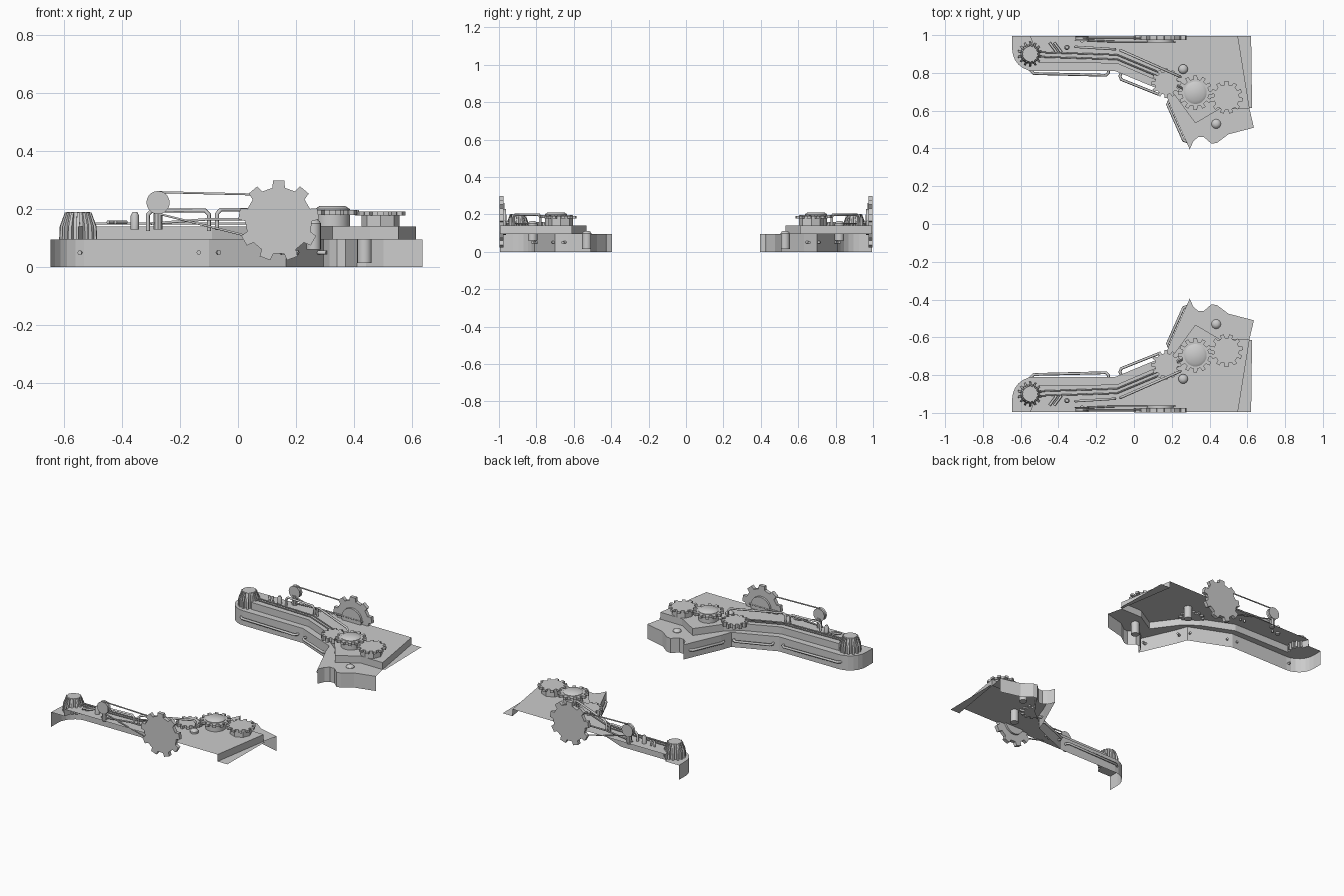
import bpy, bmesh
from math import cos, sin, pi
from mathutils import Vector

if "Cube" in bpy.data.objects:
    bpy.data.objects.remove(bpy.data.objects["Cube"])


def finish(name, bm, smooth=False):
    """Store the mesh in world space and mirror it to the other half."""
    me = bpy.data.meshes.new(name)
    bm.to_mesh(me)
    bm.free()
    ob = bpy.data.objects.new(name, me)
    bpy.context.collection.objects.link(ob)
    add_mirror(ob)
    if smooth:
        bpy.context.view_layer.objects.active = ob
        bpy.ops.object.select_all(action='DESELECT')
        ob.select_set(True)
        bpy.ops.object.shade_smooth_by_angle(angle=0.6)
    return ob


def add_mirror(ob):
    m = ob.modifiers.new("mirror", 'MIRROR')
    m.use_axis = (False, True, False)
    m.use_clip = False
    m.use_mirror_merge = False


def loft(name, rings, smooth=False):
    """Closed solid through rings with equal point counts."""
    bm = bmesh.new()
    vs = [[bm.verts.new(p) for p in r] for r in rings]
    n = len(vs[0])
    for a, b in zip(vs, vs[1:]):
        for i in range(n):
            j = (i + 1) % n
            bm.faces.new((a[i], a[j], b[j], b[i]))
    bm.faces.new(vs[0][::-1])
    bm.faces.new(vs[-1])
    bmesh.ops.recalc_face_normals(bm, faces=bm.faces)
    return finish(name, bm, smooth)


def cylinder(name, c, profile, n=20, axis='Z', smooth=True):
    """Turned part; profile is (radius, height) pairs along the axis."""
    rings = []
    for r, h in profile:
        ring = []
        for i in range(n):
            u, v = r * cos(2 * pi * i / n), r * sin(2 * pi * i / n)
            ring.append((c[0] + u, c[1] + v, h) if axis == 'Z' else (c[0] + u, h, c[1] + v))
        rings.append(ring)
    return loft(name, rings, smooth)


def gear(name, c, root, tip, teeth, levels, axis='Z'):
    """Toothed wheel; levels is (scale, height) pairs."""
    rings = []
    for s, h in levels:
        ring = []
        for i in range(teeth):
            for f, r in ((-.27, root), (-.2, tip), (.2, tip), (.27, root)):
                a = 2 * pi * (i + f) / teeth + pi / 2
                u, v = s * r * cos(a), s * r * sin(a)
                ring.append((c[0] + u, c[1] + v, h) if axis == 'Z' else (c[0] + u, h, c[1] + v))
        rings.append(ring)
    return loft(name, rings)


def tube(name, pts, r=.008):
    cu = bpy.data.curves.new(name, 'CURVE')
    cu.dimensions = '3D'
    cu.bevel_depth = r
    cu.bevel_resolution = 1
    cu.use_fill_caps = True
    sp = cu.splines.new('POLY')
    sp.points.add(len(pts) - 1)
    for p, q in zip(sp.points, pts):
        p.co = (*q, 1)
    ob = bpy.data.objects.new(name, cu)
    bpy.context.collection.objects.link(ob)
    bpy.ops.object.select_all(action='DESELECT')
    ob.select_set(True)
    bpy.context.view_layer.objects.active = ob
    bpy.ops.object.convert(target='MESH')
    add_mirror(bpy.context.view_layer.objects.active)


def staple(name, a, b, leg, r=.008):
    """Handle bar from a to b with chamfered corners and legs along a vector."""
    a, b, leg = Vector(a), Vector(b), Vector(leg)
    d = (b - a).normalized() * .014
    k = leg.normalized() * .014
    tube(name, [a + leg, a + k, a + d, b - d, b + k, b + leg], r)


# stepped open shell: outer wall, ledge, raised tier
Z1, Z2 = .095, .14
corner = [(-.53 - .115 * sin(t * pi / 12), .925 - .115 * cos(t * pi / 12)) for t in range(6, -1, -1)]
wall = [(-.645, .995)] + corner + [(-.1, .81), (.165, .70), (.19, .63), (.295, .395), (.315, .44),
        (.34, .46), (.37, .46), (.41, .425), (.44, .43), (.5, .475), (.635, .51)]
edge = wall + [(.61, .615), (.625, .615), (.62, .995)]
tier = [(-.55, .995), (-.52, .91), (-.5, .855), (-.09, .85), (.12, .76), (.21, .69), (.325, .533),
        (.455, .61), (.612, .61), (.55, .995)]

bm = bmesh.new()


def strip(path, z0, z1):
    for p, q in zip(path, path[1:]):
        bm.faces.new([bm.verts.new(v) for v in ((*p, z0), (*q, z0), (*q, z1), (*p, z1))])


strip(wall, 0, Z1)
strip(tier, Z1, Z2)
bm.faces.new([bm.verts.new((*p, Z1)) for p in edge + tier[::-1]])
bm.faces.new([bm.verts.new((*p, Z2)) for p in tier])
bmesh.ops.remove_doubles(bm, verts=bm.verts, dist=.0005)
bmesh.ops.triangulate(bm, faces=[f for f in bm.faces if len(f.verts) > 4])
finish("stepped_shell", bm)

# ridged knob at the narrow end
gear("ridged_knob", (-.55, .90), .052, .066, 14, [(1, Z1), (.97, .14), (.7, .188)])
cylinder("knob_core", (-.55, .90), [(.052, Z1), (.05, .15), (.04, .19)])

# flat gears on the wide end
gear("main_gear", (.325, .695), .072, .092, 12, [(1, .18), (1, .197)])
cylinder("main_gear_boss", (.325, .695), [(.06, Z2), (.06, .19), (.06, .2), (.045, .21)])
gear("second_gear", (.49, .67), .068, .087, 11, [(1, .178), (1, .192)])
cylinder("second_gear_boss", (.49, .67), [(.065, Z2), (.065, .18)], 8, smooth=False)
gear("low_gear", (.17, .745), .06, .078, 12, [(1, .13), (1, .158)])

# upright gear, pulley and belt on the outer side
gear("upright_gear", (.14, .16), .115, .139, 9, [(1, .975), (1, .998)], 'Y')
cylinder("upright_gear_hub", (.14, .16), [(.07, .962), (.07, .976)], axis='Y')
cylinder("pulley", (-.275, .222), [(.04, .97), (.034, .976), (.034, .99), (.04, .996)], axis='Y')
tube("belt_top", [(-.27, .983, .258), (.06, .983, .25)], .004)
tube("belt_bottom", [(-.29, .983, .188), (.04, .983, .105)], .004)
cylinder("pulley_post", (-.275, .975), [(.015, .13), (.015, .2)], 8)

# screws and a small post
for name, c, z0, z1 in (("screw_upper", (.26, .82), .06, .165), ("screw_lower", (.435, .53), .015, .112)):
    cylinder(name, c, [(.025, z0), (.025, z1 - .014), (.018, z1 - .004), (.008, z1)], 16)
cylinder("round_post", (-.355, .935), [(.014, .13), (.014, .178), (.008, .19)], 12)

# side handles on the inner wall
staple("side_handle_long", (-.545, .797, .05), (-.135, .787, .05), (0, .03, 0))
staple("side_handle_middle", (-.08, .77, .05), (.14, .682, .05), (.015, .036, 0))
staple("side_handle_short", (.172, .645, .05), (.268, .43, .05), (.036, .015, 0))

# top rails, cables and vent bars
staple("top_rail_left", (-.31, .938, .195), (-.10, .925, .195), (0, 0, -.07), .007)
staple("top_rail_right", (-.072, .92, .198), (.245, .78, .198), (0, 0, -.07), .007)
for i, dy in enumerate((0, .024)):
    tube(f"cable_{i + 1}", [(-.5, .885 + dy, .15), (-.09, .872 + dy, .15), (.13, .78 + dy, .15), (.26, .715 + dy, .15)], .004)
for x in (-.435, -.41):
    tube("vent_bar", [(x - .012, .96, .155), (x + .025, .91, .155)], .007)
tube("outer_pipe", [(-.3, .975, .15), (-.1, .965, .165), (.22, .965, .165)], .005)
